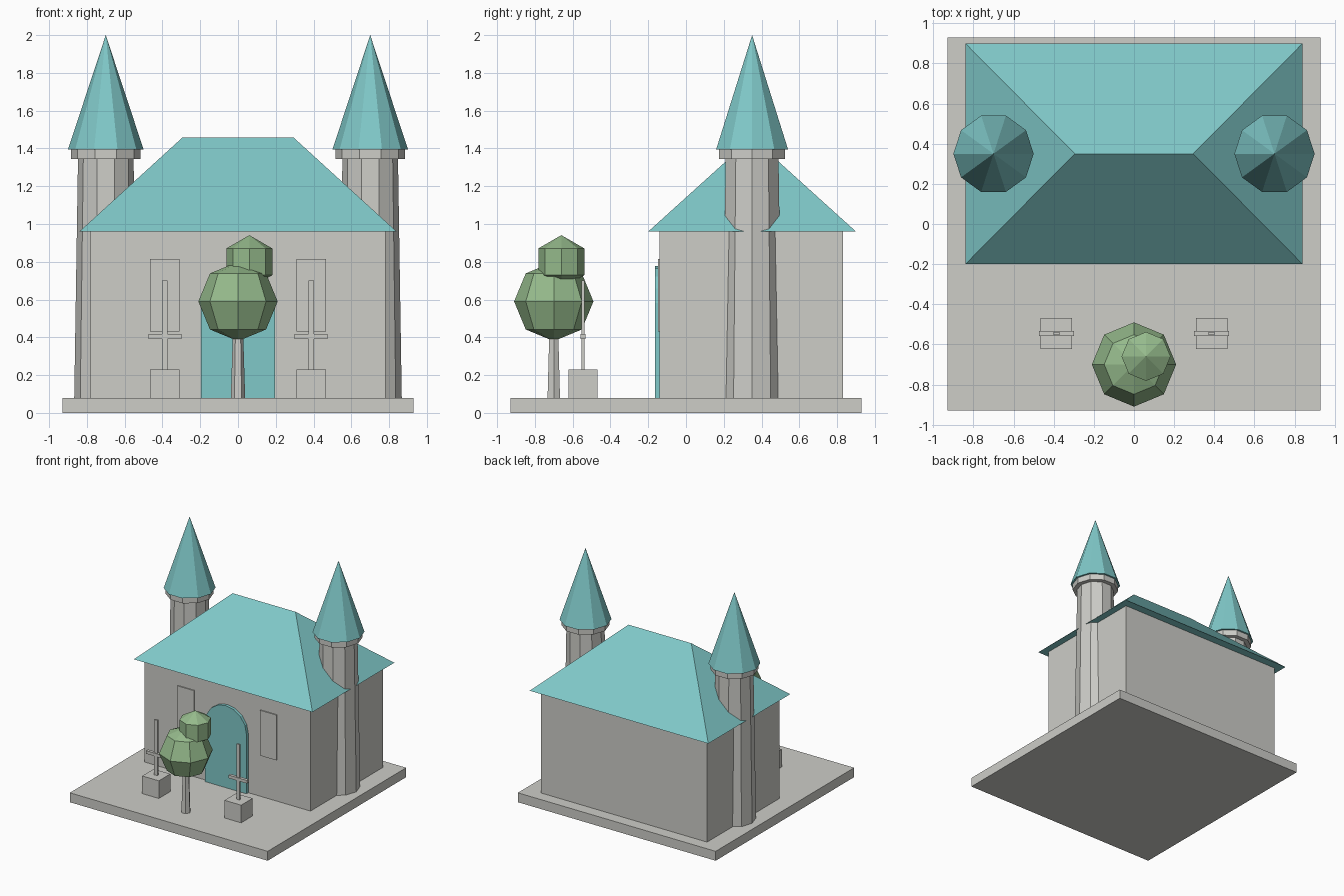
import bpy, math

if "Cube" in bpy.data.objects:
    bpy.data.objects.remove(bpy.data.objects["Cube"])

def material(name, rgb):
    m = bpy.data.materials.new(name)
    m.diffuse_color = (*rgb, 1)
    m.use_nodes = True
    m.node_tree.nodes["Principled BSDF"].inputs["Base Color"].default_value = m.diffuse_color
    return m

STONE = material("grey stone", (0.61, 0.61, 0.575))
TEAL = material("teal", (0.215, 0.58, 0.58))
LEAF = material("leaf green", (0.30, 0.49, 0.26))

def mesh(name, verts, faces, mat):
    me = bpy.data.meshes.new(name)
    me.from_pydata(verts, [], faces)
    me.materials.append(mat)
    ob = bpy.data.objects.new(name, me)
    bpy.context.collection.objects.link(ob)
    return ob

def box(name, x0, x1, y0, y1, z0, z1, mat):
    v = [(x, y, z) for z in (z0, z1) for x, y in ((x0, y0), (x1, y0), (x1, y1), (x0, y1))]
    f = [(3, 2, 1, 0), (4, 5, 6, 7)] + [(i, (i + 1) % 4, (i + 1) % 4 + 4, i + 4) for i in range(4)]
    return mesh(name, v, f, mat)

def lathe(name, profile, sides, cx, cy, mat):
    """Spin (radius, z) points, bottom to top; radius 0 makes a pole."""
    verts, faces, rings = [], [], []
    for r, z in profile:
        n = sides if r > 0 else 1
        rings.append([len(verts) + i for i in range(n)])
        for i in range(n):
            a = 2 * math.pi * i / sides
            verts.append((cx + r * math.cos(a), cy + r * math.sin(a), z))
    for a, b in zip(rings, rings[1:]):
        for i in range(sides):
            j = (i + 1) % sides
            if len(a) == 1:
                faces.append((a[0], b[j], b[i]))
            elif len(b) == 1:
                faces.append((a[i], a[j], b[0]))
            else:
                faces.append((a[i], a[j], b[j], b[i]))
    if len(rings[0]) > 1:
        faces.append(tuple(reversed(rings[0])))
    if len(rings[-1]) > 1:
        faces.append(tuple(rings[-1]))
    return mesh(name, verts, faces, mat)

def ball(name, radius, rings, cx, cy, cz, mat):
    prof = [(0 if k in (0, rings) else radius * math.sin(math.pi * k / rings),
             cz - radius * math.cos(math.pi * k / rings)) for k in range(rings + 1)]
    return lathe(name, prof, 8, cx, cy, mat)

# ground slab and hall
box("base_slab", -0.93, 0.93, -0.93, 0.93, 0, 0.08, STONE)
box("hall_walls", -0.78, 0.78, -0.14, 0.83, 0.08, 0.965, STONE)

# hipped roof
mesh("hip_roof",
     [(-0.84, -0.2, 0.96), (0.84, -0.2, 0.96), (0.84, 0.9, 0.96), (-0.84, 0.9, 0.96),
      (-0.295, 0.35, 1.457), (0.295, 0.35, 1.457)],
     [(3, 2, 1, 0), (0, 1, 5, 4), (1, 2, 5), (2, 3, 4, 5), (3, 0, 4)], TEAL)

# arched door
arch = [(-0.195, 0.08), (0.195, 0.08)] + [
    (0.195 * math.cos(math.pi * i / 8), 0.583 + 0.195 * math.sin(math.pi * i / 8)) for i in range(9)]
n = len(arch)
mesh("arched_door",
     [(x, -0.165, z) for x, z in arch] + [(x, -0.135, z) for x, z in arch],
     [tuple(range(n)), tuple(range(2 * n - 1, n - 1, -1))] +
     [(i, i + n, (i + 1) % n + n, (i + 1) % n) for i in range(n)], TEAL)

for side, s in (("left", -1), ("right", 1)):
    # towers
    tx = 0.7 * s
    lathe(side + "_tower_shaft", [(0.167, 0.08), (0.147, 1.35)], 10, tx, 0.35, STONE)
    lathe(side + "_tower_collar", [(0.184, 1.345), (0.184, 1.397)], 10, tx, 0.35, STONE)
    lathe(side + "_tower_spire", [(0.2, 1.395), (0, 2.0)], 10, tx, 0.35, TEAL)
    # windows
    wx = 0.387 * s
    box(side + "_window", wx - 0.078, wx + 0.078, -0.149, -0.1395, 0.43, 0.815, STONE)
    # pedestals with upright swords
    box(side + "_pedestal", wx - 0.078, wx + 0.078, -0.622, -0.468, 0.08, 0.23, STONE)
    box(side + "_sword_blade", wx - 0.015, wx + 0.015, -0.552, -0.538, 0.225, 0.70, STONE)
    box(side + "_sword_guard", wx - 0.087, wx + 0.087, -0.558, -0.532, 0.392, 0.418, STONE)

# tree
lathe("tree_trunk", [(0.038, 0.08), (0.025, 0.5)], 6, 0, -0.7, STONE)
ball("tree_crown", 0.21, 4, 0, -0.7, 0.59, LEAF)
ball("tree_top", 0.141, 3, 0.06, -0.66, 0.80, LEAF)
